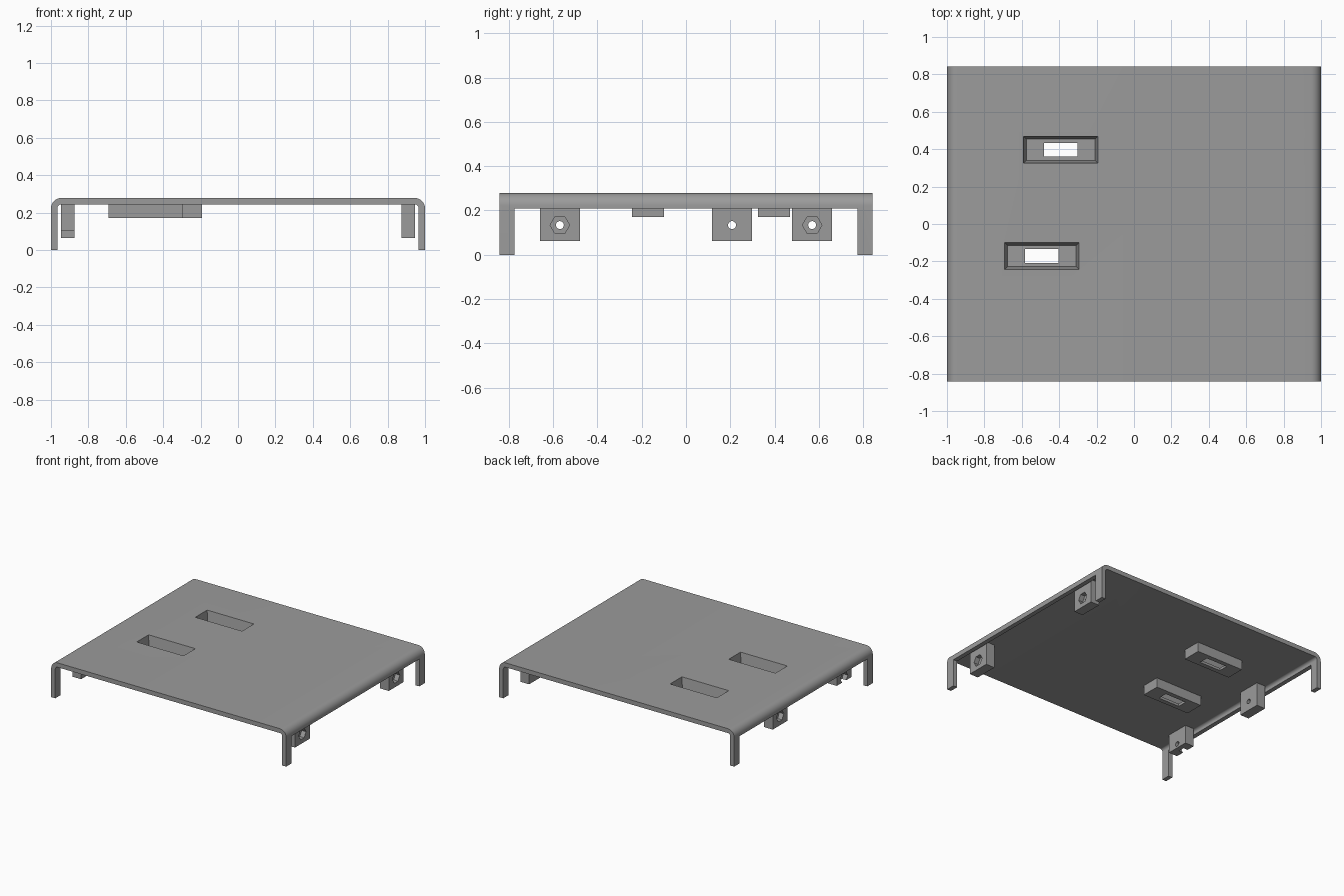
import bpy, bmesh, math
from mathutils import Matrix

if "Cube" in bpy.data.objects:
    bpy.data.objects.remove(bpy.data.objects["Cube"])

TOP, T, R = 0.278, 0.034, 0.055      # cover height, sheet thickness, outer bend radius
HALF_Y = 0.842

grey = bpy.data.materials.new("plain grey")
grey.diffuse_color = (0.33, 0.33, 0.33, 1)
grey.use_nodes = True
grey.node_tree.nodes["Principled BSDF"].inputs["Base Color"].default_value = grey.diffuse_color


def finish(bm, name):
    bmesh.ops.recalc_face_normals(bm, faces=bm.faces)
    me = bpy.data.meshes.new(name)
    bm.to_mesh(me)
    bm.free()
    ob = bpy.data.objects.new(name, me)
    bpy.context.collection.objects.link(ob)
    me.materials.append(grey)
    return ob


def box(name, x, y, z, flare=0.0):
    """Box from (min, max) ranges; flare widens the top for sloped walls."""
    bm = bmesh.new()
    bmesh.ops.create_cube(bm, size=1)
    for v in bm.verts:
        grow = flare if v.co.z > 0 else 0
        v.co = [(r[0] + r[1]) / 2 + v.co[i] * (r[1] - r[0] + (2 * grow if i < 2 else 0))
                for i, r in enumerate((x, y, z))]
    return finish(bm, name)


def rod(name, sides, radius, x, y, z):
    """Prism along x with its first corner pointing along y."""
    bm = bmesh.new()
    bmesh.ops.create_cone(bm, cap_ends=True, segments=sides, radius1=radius,
                          radius2=radius, depth=x[1] - x[0],
                          matrix=Matrix.Translation(((x[0] + x[1]) / 2, y, z))
                          @ Matrix.Rotation(math.pi / 2, 4, 'Y'))
    # put hexagon corners at the y ends
    if sides == 6:
        if max(abs(v.co.y - y) for v in bm.verts) < radius * 0.95:
            bmesh.ops.rotate(bm, verts=bm.verts, cent=(0, y, z),
                             matrix=Matrix.Rotation(math.pi / 6, 3, 'X'))
    return finish(bm, name)


def cut(ob, *cutters):
    bpy.context.view_layer.objects.active = ob
    for c in cutters:
        m = ob.modifiers.new("cut", 'BOOLEAN')
        m.operation, m.solver, m.object = 'DIFFERENCE', 'EXACT', c
        bpy.ops.object.modifier_apply(modifier=m.name)
        bpy.data.objects.remove(c, do_unlink=True)


def smooth(ob):
    bpy.ops.object.select_all(action='DESELECT')
    ob.select_set(True)
    bpy.context.view_layer.objects.active = ob
    bpy.ops.object.shade_smooth_by_angle(angle=math.radians(30))


# Cover: bent sheet profile extruded along y
def arc(radius):
    return [(1 - R + radius * math.cos(a), TOP - R + radius * math.sin(a))
            for a in (math.pi / 2 * i / 8 for i in range(9))]


half = [(1, 0)] + arc(R)
inner = arc(R - T)[::-1] + [(1 - T, 0)]
outline = (half + [(-x, z) for x, z in half[::-1]]
           + [(-x, z) for x, z in inner[::-1]] + inner)
bm = bmesh.new()
face = bm.faces.new([bm.verts.new((x, -HALF_Y, z)) for x, z in outline])
ext = bmesh.ops.extrude_face_region(bm, geom=[face])
bmesh.ops.translate(bm, vec=(0, 2 * HALF_Y, 0),
                    verts=[g for g in ext["geom"] if isinstance(g, bmesh.types.BMVert)])
cover = finish(bm, "cover")

# Side walls cut away so that only corner legs remain
cut(cover, box("wall_cutter", (-1.2, 1.2), (-0.775, 0.775), (-0.1, 0.21)))

# Recessed trays with sloped walls and a slot in the floor
for name, cx, cy in (("back_tray", -0.392, 0.397), ("front_tray", -0.493, -0.171)):
    def recess():
        return box("recess", (cx - 0.184, cx + 0.184), (cy - 0.057, cy + 0.057),
                   (0.19, 0.29), 0.017)
    cut(cover, recess())
    tray = box(name, (cx - 0.2, cx + 0.2), (cy - 0.072, cy + 0.072), (0.17, 0.255))
    slot = box("slot", (cx - 0.09, cx + 0.09), (cy - 0.037, cy + 0.037), (0.1, 0.25))
    cut(tray, recess(), slot)
smooth(cover)

# Mounting lugs with a screw hole and a hexagonal nut pocket on the outer face
for name, side, y, bottom in (("front_right_lug", 1, -0.57, 0.063),
                              ("back_right_lug", 1, 0.57, 0.063),
                              ("front_left_lug", -1, -0.57, 0.102),
                              ("back_left_lug", -1, 0.208, 0.063)):
    def span(a, b):
        return sorted((side * a, side * b))
    lug = box(name, span(0.873, 0.947), (y - 0.09, y + 0.09), (bottom, 0.255))
    cut(lug, rod("hole", 20, 0.018, span(0.8, 1.0), y, 0.134),
        rod("nut_pocket", 6, 0.044, span(0.91, 1.0), y, 0.134))
    smooth(lug)
